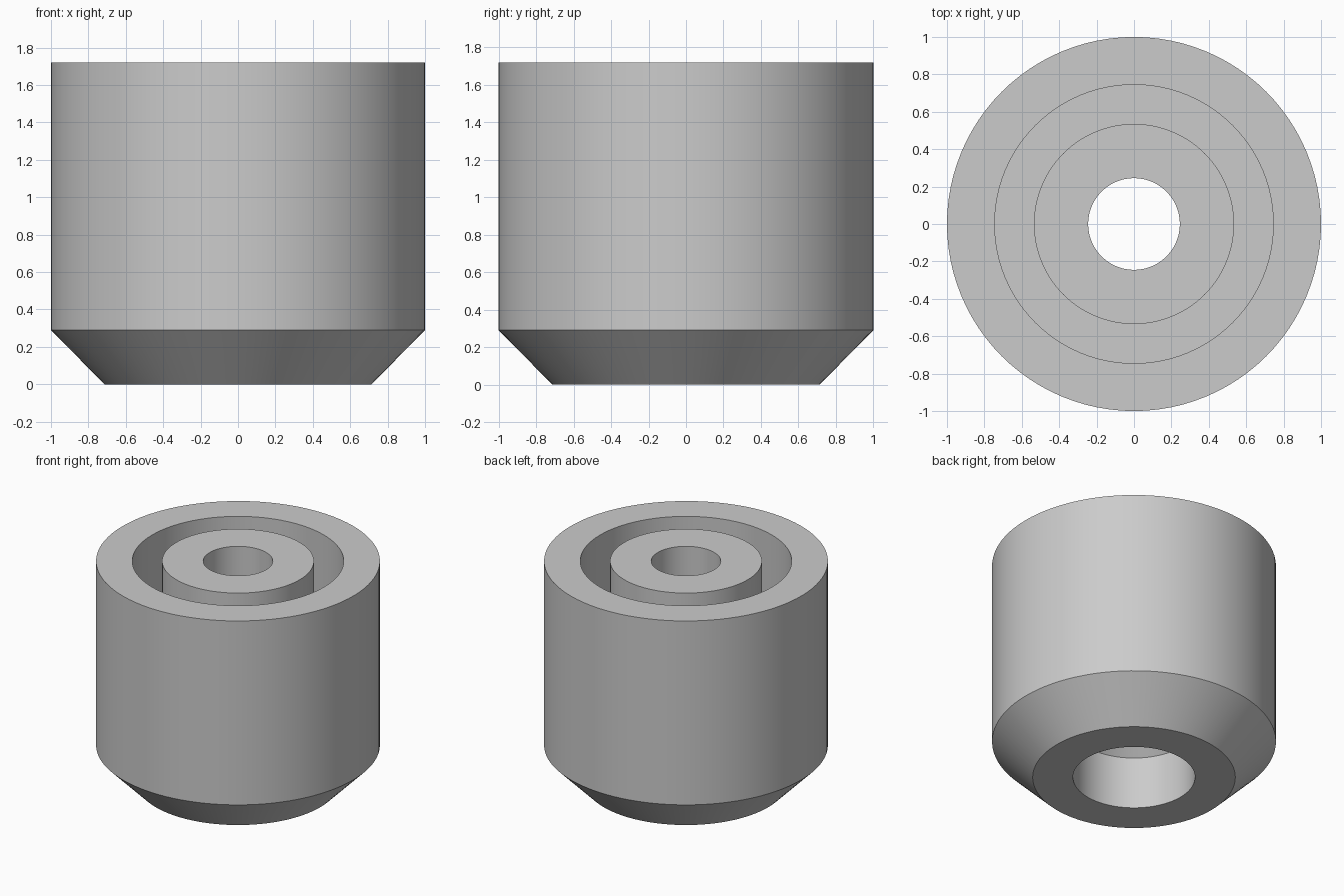
import bpy
import bmesh
import math

cube = bpy.data.objects.get("Cube")
if cube:
    bpy.data.objects.remove(cube, do_unlink=True)

# Main dimensions
SEGMENTS = 96
HEIGHT = 1.72
CHAMFER_Z = 0.29
GROOVE_FLOOR = 0.57

grey = bpy.data.materials.new("plain_grey")
grey.use_nodes = True
colour = (0.6, 0.6, 0.6, 1)
grey.diffuse_color = colour
grey.node_tree.nodes["Principled BSDF"].inputs["Base Color"].default_value = colour


def lathe(name, profile, material):
    """Revolve a closed (radius, height) outline about z."""
    bm = bmesh.new()
    verts = [bm.verts.new((r, 0, z)) for r, z in profile]
    edges = [bm.edges.new((v, verts[(i + 1) % len(verts)])) for i, v in enumerate(verts)]
    bmesh.ops.spin(bm, geom=verts + edges, cent=(0, 0, 0), axis=(0, 0, 1),
                   angle=math.tau, steps=SEGMENTS, use_merge=True)
    bmesh.ops.remove_doubles(bm, verts=bm.verts, dist=0.0001)
    bmesh.ops.recalc_face_normals(bm, faces=bm.faces)
    mesh = bpy.data.meshes.new(name)
    bm.to_mesh(mesh)
    bm.free()
    mesh.materials.append(material)
    obj = bpy.data.objects.new(name, mesh)
    bpy.context.collection.objects.link(obj)
    return obj


# Chamfered foot: outer sleeve, ring groove, centre post, countersunk bore
foot = lathe("chamfered_foot", [
    (0.43, 0), (0.714, 0), (1, CHAMFER_Z), (1, HEIGHT),
    (0.745, HEIGHT), (0.745, GROOVE_FLOOR),
    (0.535, GROOVE_FLOOR), (0.535, HEIGHT),
    (0.245, HEIGHT), (0.245, 0.59), (0.43, 0.405),
], grey)

bpy.ops.object.select_all(action='DESELECT')
foot.select_set(True)
bpy.context.view_layer.objects.active = foot
bpy.ops.object.shade_smooth_by_angle(angle=math.radians(30))
